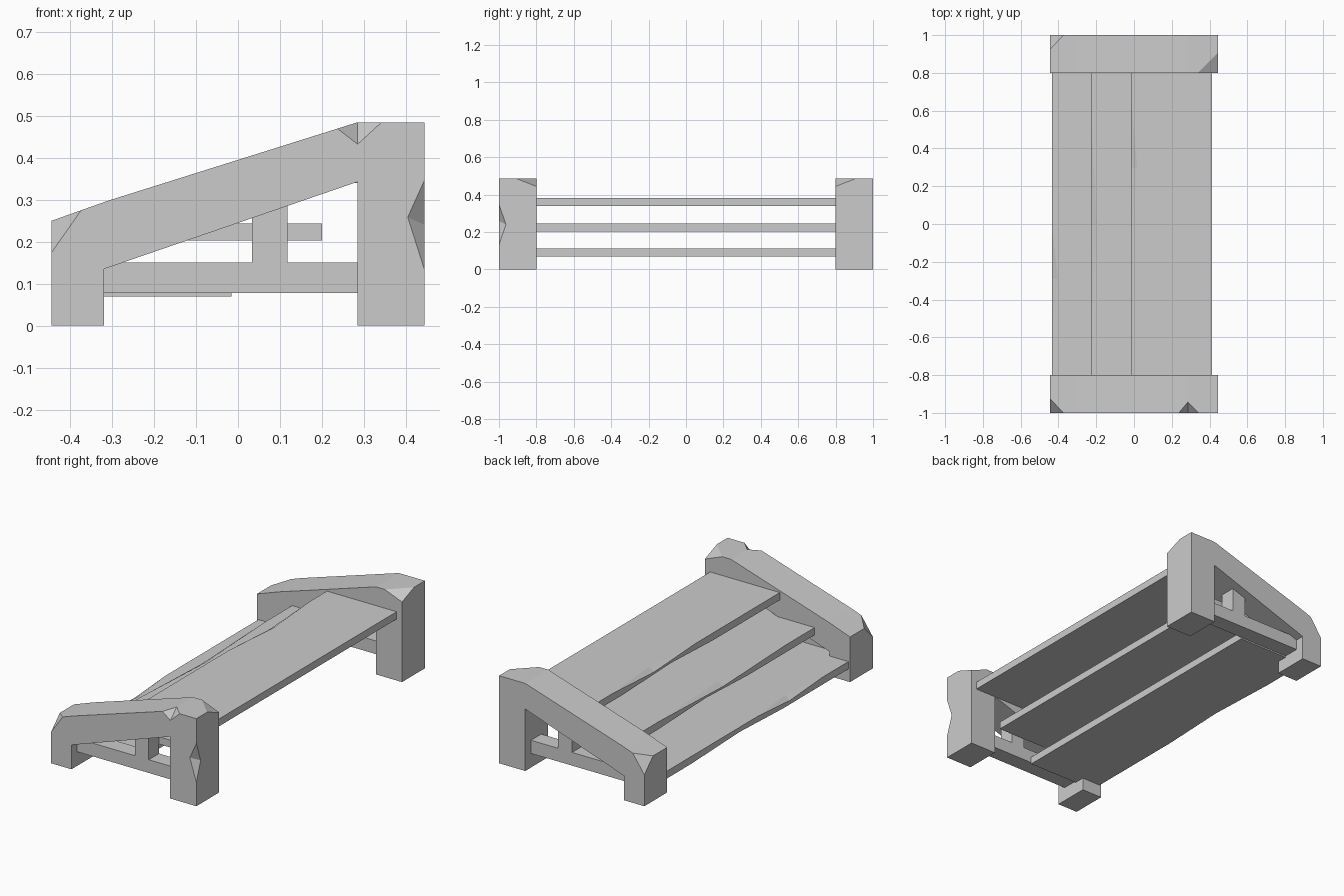
import bpy, bmesh
from mathutils import Vector

cube = bpy.data.objects.get("Cube")
if cube:
    bpy.data.objects.remove(cube, do_unlink=True)

grey = bpy.data.materials.new("plain_grey")
grey.use_nodes = True
grey.diffuse_color = (0.6, 0.6, 0.6, 1)
grey.node_tree.nodes["Principled BSDF"].inputs["Base Color"].default_value = grey.diffuse_color


def make_object(name, bm):
    bmesh.ops.recalc_face_normals(bm, faces=bm.faces)
    mesh = bpy.data.meshes.new(name)
    bm.to_mesh(mesh)
    bm.free()
    mesh.materials.append(grey)
    obj = bpy.data.objects.new(name, mesh)
    bpy.context.collection.objects.link(obj)
    return obj


def extrude_profile(name, profile, y0, y1):
    """Closed x-z outline swept along y."""
    bm = bmesh.new()
    face = bm.faces.new([bm.verts.new((x, y0, z)) for x, z in profile])
    swept = bmesh.ops.extrude_face_region(bm, geom=[face])["geom"]
    verts = [v for v in swept if isinstance(v, bmesh.types.BMVert)]
    bmesh.ops.translate(bm, verts=verts, vec=(0, y1 - y0, 0))
    return make_object(name, bm)


def box(name, x0, x1, y0, y1, z0, z1):
    return extrude_profile(name, [(x0, z0), (x1, z0), (x1, z1), (x0, z1)], y0, y1)


def mean(points):
    return sum((Vector(p) for p in points), Vector()) / len(points)


def chip(obj, outer, inner):
    """Cut a faceted nick: outer points lie on the edge, inner ones on the faces."""
    push = (mean(outer) - mean(inner)).normalized() * 0.002
    bm = bmesh.new()
    for p in outer + inner:
        bm.verts.new(Vector(p) + push)
    bmesh.ops.convex_hull(bm, input=bm.verts)
    cutter = make_object(obj.name + "_nick_cutter", bm)
    cutter.hide_render = True
    cutter.hide_viewport = True
    cutter.display_type = 'WIRE'
    mod = obj.modifiers.new("nick", 'BOOLEAN')
    mod.operation = 'DIFFERENCE'
    mod.solver = 'EXACT'
    mod.object = cutter


# End frames: two legs joined by a sloping beam, with rail and post
outline = [(-.445, 0), (-.445, .25), (-.31, .298), (.285, .485), (.445, .485),
           (.445, 0), (.285, 0), (.285, .343), (-.32, .135), (-.32, 0)]
frames = {}
for side, s in (("front", -1), ("back", 1)):
    frame = extrude_profile(side + "_frame", outline, s, s * .8)
    frames[side] = frame
    box(side + "_rail", -.33, .295, s * .95, s * .86, .078, .151)
    box(side + "_post", .033, .118, s * .95, s * .86, .14, .31)
    # nicked low outer corner
    chip(frame, [(-.445, s, .25)],
         [(-.37, s, .277), (-.445, s, .17), (-.445, s * .92, .25)])
    # nicked tall inner corner
    chip(frame, [(.445, s * .8, .485)],
         [(.335, s * .8, .485), (.445, s * .91, .485), (.445, s * .8, .442)])

# Extra nicks on the front frame
chip(frames["front"], [(.235, -1, .469), (.285, -1, .485), (.345, -1, .485)],
     [(.285, -1, .43), (.285, -.94, .485)])
chip(frames["front"], [(.445, -1, .355), (.445, -1, .125)],
     [(.402, -1, .26), (.445, -.96, .24)])

# Three stepped planks, each with a worn upper and lower left edge
planks = [("lower_plank", -.435, -.015, .07, (.02, -.6, -.29)),
          ("middle_plank", -.228, .2, .203, (.62, -.6, 0)),
          ("upper_plank", -.015, .412, .34, (.7, -.1, .3))]
for name, x0, x1, z0, (ya, yb, ym) in planks:
    z1 = z0 + .041
    plank = box(name, x0, x1, -.86, .86, z0, z1)
    chip(plank, [(x0, ya, z1), (x0, yb, z1)],
         [(x0 + .035, ym, z1), (x0, ym, z1 - .022)])
    chip(plank, [(x0, .6, z0), (x0, -.25, z0)],
         [(x0 + .035, .15, z0), (x0, .15, z0 + .016)])
